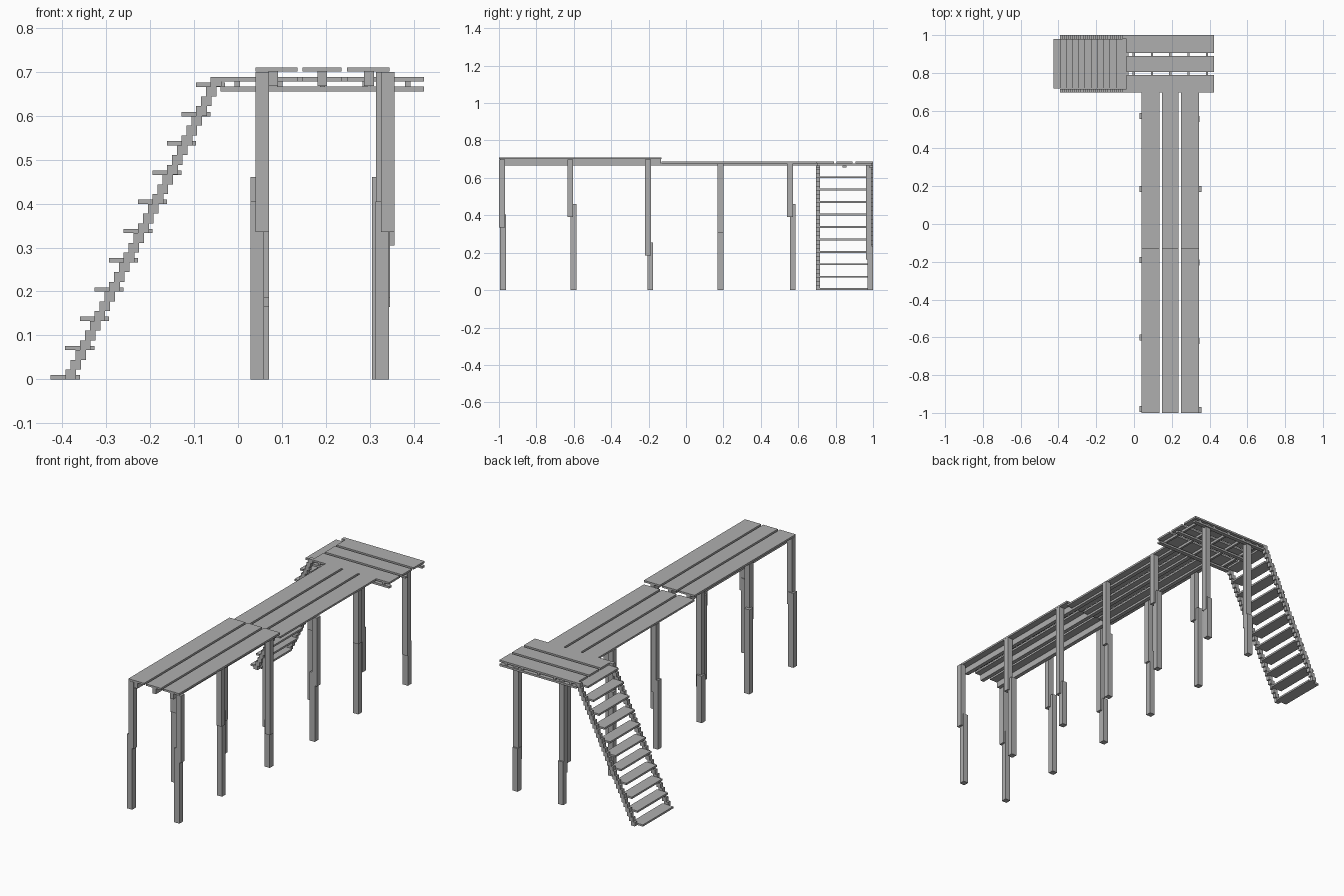
import bpy
import bmesh

cube = bpy.data.objects.get("Cube")
if cube:
    bpy.data.objects.remove(cube, do_unlink=True)

grey = bpy.data.materials.new("weathered_grey")
grey.use_nodes = True
COLOUR = (0.43, 0.43, 0.43, 1)
grey.diffuse_color = COLOUR
grey.node_tree.nodes["Principled BSDF"].inputs["Base Color"].default_value = COLOUR


def finish(name, bm):
    bmesh.ops.recalc_face_normals(bm, faces=bm.faces)
    mesh = bpy.data.meshes.new(name)
    bm.to_mesh(mesh)
    bm.free()
    mesh.materials.append(grey)
    obj = bpy.data.objects.new(name, mesh)
    bpy.context.collection.objects.link(obj)
    return obj


def add_box(bm, x0, x1, y0, y1, z0, z1):
    verts = bmesh.ops.create_cube(bm, size=1)["verts"]
    for v in verts:
        v.co.x = x1 if v.co.x > 0 else x0
        v.co.y = y1 if v.co.y > 0 else y0
        v.co.z = z1 if v.co.z > 0 else z0


def box(name, *bounds):
    bm = bmesh.new()
    add_box(bm, *bounds)
    return finish(name, bm)


# Walkway: raised front section and lower rear section
for x0, x1 in ((0.04, 0.135), (0.147, 0.236), (0.248, 0.345)):
    box("front_plank", x0, x1, -1, -0.13, 0.70, 0.71)
    box("rear_plank", x0, x1, -0.13, 0.695, 0.678, 0.688)
for x in (0.08, 0.192, 0.298):
    box("front_joist", x - 0.011, x + 0.011, -0.995, -0.135, 0.667, 0.70)
    box("rear_joist", x - 0.011, x + 0.011, -0.135, 0.70, 0.667, 0.678)

# Landing: boards, joists and lower beams
for y0, y1 in ((0.695, 0.79), (0.805, 0.89), (0.905, 1.0)):
    box("landing_board", -0.04, 0.423, y0, y1, 0.678, 0.688)
for i in range(5):
    x = -0.002 + 0.097 * i
    box("landing_joist", x - 0.006, x + 0.006, 0.70, 0.995, 0.665, 0.678)
for y in (0.706, 0.848, 0.989):
    box("landing_beam", -0.04, 0.423, y - 0.011, y + 0.011, 0.655, 0.666)


# Legs: two offset lengths overlapping at a ragged joint
def leg(name, low, high, split, top, lap=0.035):
    bm = bmesh.new()
    h = 0.0155
    for (x, y), z0, z1 in ((low, 0, split + lap), (high, split - lap, top)):
        add_box(bm, x - h, x + h, y - h, y + h, z0, z1)
    finish(name, bm)


# Each row: lower y, upper y, joint height
ROWS = ((-0.979, -0.984, 0.37), (-0.601, -0.619, 0.425), (-0.191, -0.203, 0.22),
        (0.185, 0.185, 0.34), (0.571, 0.556, 0.425), (0.985, 0.977, 0.20))
for i, (y_low, y_high, split) in enumerate(ROWS):
    top = 0.699 if i < 3 else 0.677
    left_x = 0.328 if i in (0, 3, 5) else 0.32
    left_top = 0.341 if i in (0, 3) else 0.33
    leg("left_leg", (left_x, y_low), (left_top, y_high), split, top)
    right_x = 0.044 if i < 5 else 0.055
    leg("right_leg", (right_x, y_low), (0.055, y_high), split, top)

# Stair treads
for i in range(11):
    x, z = -0.393 + 0.033 * i, 0.0665 * i
    box("stair_tread", x - 0.033, x + 0.033, 0.717, 0.979, z, z + 0.01)

# Stair stringers: stepped side profile
STEPS = 31
RISE = 0.688 / STEPS
for y in (0.695, 0.979):
    up, down = [], []
    for i in range(STEPS):
        x = -0.38 + 0.011 * i
        for z in (i * RISE, (i + 1) * RISE):
            up.append((x - 0.012, y, z))
            down.append((x + 0.012, y, z))
    bm = bmesh.new()
    face = bm.faces.new([bm.verts.new(p) for p in up + down[::-1]])
    extruded = bmesh.ops.extrude_face_region(bm, geom=[face])["geom"]
    moved = [g for g in extruded if isinstance(g, bmesh.types.BMVert)]
    bmesh.ops.translate(bm, vec=(0, 0.021, 0), verts=moved)
    finish("stair_stringer", bm)
